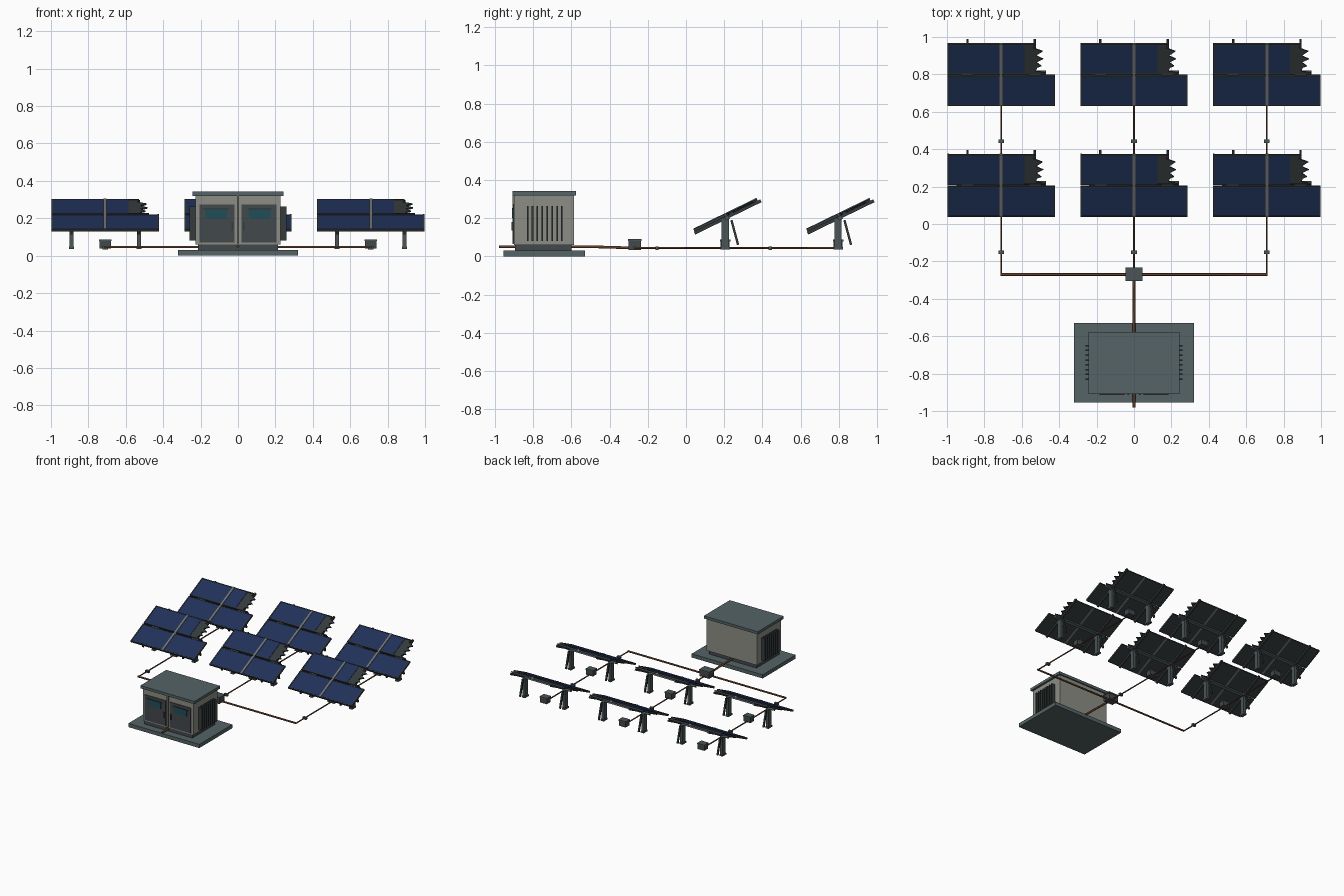
import bpy, bmesh, math
from mathutils import Matrix, Vector

if "Cube" in bpy.data.objects:
    bpy.data.objects.remove(bpy.data.objects["Cube"])

COL = {"blue": (0.014, 0.030, 0.10, 1), "dark": (0.035, 0.043, 0.045, 1),
       "steel": (0.07, 0.09, 0.095, 1), "roof": (0.09, 0.125, 0.13, 1),
       "wall": (0.27, 0.27, 0.24, 1), "door": (0.055, 0.065, 0.07, 1),
       "rail": (0.18, 0.18, 0.16, 1), "cable": (0.12, 0.05, 0.022, 1),
       "teal": (0.015, 0.075, 0.10, 1)}
MATS = {}
for key, c in COL.items():
    MATS[key] = bpy.data.materials.new(key)
    MATS[key].diffuse_color = c


def finish(name, bm, col, mat=None):
    bmesh.ops.recalc_face_normals(bm, faces=bm.faces)
    me = bpy.data.meshes.new(name)
    bm.to_mesh(me)
    bm.free()
    ob = bpy.data.objects.new(name, me)
    me.materials.append(MATS[col])
    if mat:
        ob.matrix_world = mat
    bpy.context.collection.objects.link(ob)
    return ob


def box(name, x0, x1, y0, y1, z0, z1, col, mat=None):
    bm = bmesh.new()
    bmesh.ops.create_cube(bm, size=1)
    for v in bm.verts:
        v.co = Vector(((x0 + x1) / 2 + v.co.x * (x1 - x0),
                       (y0 + y1) / 2 + v.co.y * (y1 - y0),
                       (z0 + z1) / 2 + v.co.z * (z1 - z0)))
    return finish(name, bm, col, mat)


def cable(name, pts, r):
    cu = bpy.data.curves.new(name, "CURVE")
    cu.dimensions = "3D"
    cu.bevel_depth, cu.bevel_resolution, cu.use_fill_caps = r, 1, True
    sp = cu.splines.new("POLY")
    sp.points.add(len(pts) - 1)
    for p, co in zip(sp.points, pts):
        p.co = (*co, 1)
    cu.materials.append(MATS["cable"])
    bpy.context.collection.objects.link(bpy.data.objects.new(name, cu))


def sheet(name, outline, z0, z1, col, mat):
    bm = bmesh.new()
    f = bm.faces.new([bm.verts.new((x, y, z0)) for x, y in outline])
    ext = bmesh.ops.extrude_face_region(bm, geom=[f])
    for v in ext["geom"]:
        if isinstance(v, bmesh.types.BMVert):
            v.co.z = z1
    return finish(name, bm, col, mat)


# broken right edge of the upper panel
JAG = [(-0.285, 0.006), (0.235, 0.006), (0.235, 0.012), (0.185, 0.020), (0.192, 0.040),
       (0.215, 0.050), (0.188, 0.072), (0.225, 0.092), (0.186, 0.112),
       (0.222, 0.138), (0.172, 0.158), (0.182, 0.182), (-0.285, 0.182)]


def solar_array(cx, cy):
    t = Matrix.Translation((cx, cy, 0.222)) @ Matrix.Rotation(math.radians(26), 4, "X")
    g = Matrix.Translation((cx, cy, 0))
    # lower and upper panels
    box("lower_panel_backing", -0.285, 0.285, -0.182, -0.006, -0.012, -0.003, "dark", t)
    box("lower_panel_glass", -0.280, 0.280, -0.177, -0.011, -0.003, 0, "blue", t)
    sheet("broken_panel_backing", JAG, -0.012, -0.003, "dark", t)
    box("upper_panel_glass", -0.280, 0.125, 0.011, 0.177, -0.003, 0, "blue", t)
    # frame edges
    for x in (-0.285, 0.281):
        box("lower_frame_side", x - 0.002, x + 0.006, -0.184, -0.004, -0.013, 0.002, "dark", t)
    box("upper_frame_side", -0.287, -0.279, 0.004, 0.184, -0.013, 0.002, "dark", t)
    for v, x1 in ((-0.182, 0.287), (-0.008, 0.287), (0.008, 0.235), (0.180, 0.18)):
        box("frame_rail", -0.287, x1, v - 0.003, v + 0.003, -0.013, 0.002, "dark", t)
    box("centre_rail", -0.008, 0.008, -0.184, 0.184, -0.014, 0.004, "rail", t)
    # support structure
    box("cross_tube", -0.24, 0.24, -0.011, 0.011, -0.034, -0.013, "steel", t)
    for s in (-1, 1):
        x = s * 0.18
        box("tilt_beam", x - 0.006, x + 0.006, -0.188, 0.199, -0.028, -0.012, "dark", t)
        box("post_cap", x - 0.032, x + 0.032, -0.004, 0.004, -0.03, -0.004, "steel", t)
        box("post", x - 0.011, x + 0.011, -0.019, 0.019, 0.035, 0.195, "steel", g)
        box("post_base", x - 0.014, x + 0.014, -0.025, 0.025, 0.035, 0.048, "steel", g)
        a, b = Vector((x, 0.033, 0.19)), Vector((x, 0.068, 0.06))
        m = g @ Matrix.Translation((a + b) / 2) @ (b - a).to_track_quat("Z", "Y").to_matrix().to_4x4()
        h = (b - a).length / 2
        box("rear_strut", -0.006, 0.006, -0.006, 0.006, -h, h, "dark", m)
    # junction box on the ground
    box("junction_box", -0.030, 0.030, -0.024, 0.024, 0.038, 0.082, "door", g)
    box("junction_box_lid", -0.033, 0.033, -0.027, 0.027, 0.078, 0.087, "steel", g)


for cx in (-0.71, 0, 0.71):
    for cy in (0.205, 0.797):
        solar_array(cx, cy)
    # row cable and clamps
    cable("row_cable", [(cx, -0.27, 0.044), (cx, 0.797, 0.044)], 0.005)
    for y in (-0.152, 0.442):
        box("cable_clamp", cx - 0.015, cx + 0.015, y - 0.009, y + 0.009, 0.034, 0.052, "steel")

# main cables and combiner box
cable("cross_cable", [(-0.714, -0.27, 0.046), (0.714, -0.27, 0.046)], 0.007)
cable("main_cable", [(0, -0.27, 0.044), (0, -0.48, 0.050), (0, -0.98, 0.050)], 0.008)
box("combiner_box", -0.042, 0.042, -0.301, -0.237, 0.034, 0.082, "door")
box("combiner_lid", -0.046, 0.046, -0.305, -0.233, 0.080, 0.090, "steel")

# equipment cabin
box("slab", -0.32, 0.32, -0.955, -0.53, 0, 0.03, "roof")
box("plinth", -0.215, 0.215, -0.895, -0.60, 0.03, 0.062, "door")
box("cabin_walls", -0.227, 0.227, -0.90, -0.588, 0.06, 0.322, "wall")
box("roof", -0.243, 0.243, -0.91, -0.577, 0.320, 0.342, "roof")
box("door_mullion", -0.006, 0.006, -0.910, -0.90, 0.065, 0.32, "rail")
for s in (-1, 1):
    def mirrored(name, a, b, y0, y1, z0, z1, col):
        box(name, min(s * a, s * b), max(s * a, s * b), y0, y1, z0, z1, col)
    # door with window and handle
    mirrored("door", 0.020, 0.207, -0.906, -0.90, 0.070, 0.275, "door")
    mirrored("door_window", 0.060, 0.175, -0.911, -0.905, 0.200, 0.247, "teal")
    mirrored("window_hood", 0.050, 0.185, -0.913, -0.905, 0.247, 0.254, "dark")
    mirrored("door_handle", 0.028, 0.036, -0.914, -0.905, 0.135, 0.180, "dark")
    # side vent slats
    for i in range(8):
        y = -0.83 + i * 0.0257
        mirrored("vent_slat", 0.225, 0.258, y - 0.004, y + 0.004, 0.080, 0.263, "dark")

for m in bpy.data.materials:
    if m.users and not m.is_grease_pencil:
        m.use_nodes = True
        m.node_tree.nodes["Principled BSDF"].inputs["Base Color"].default_value = m.diffuse_color
